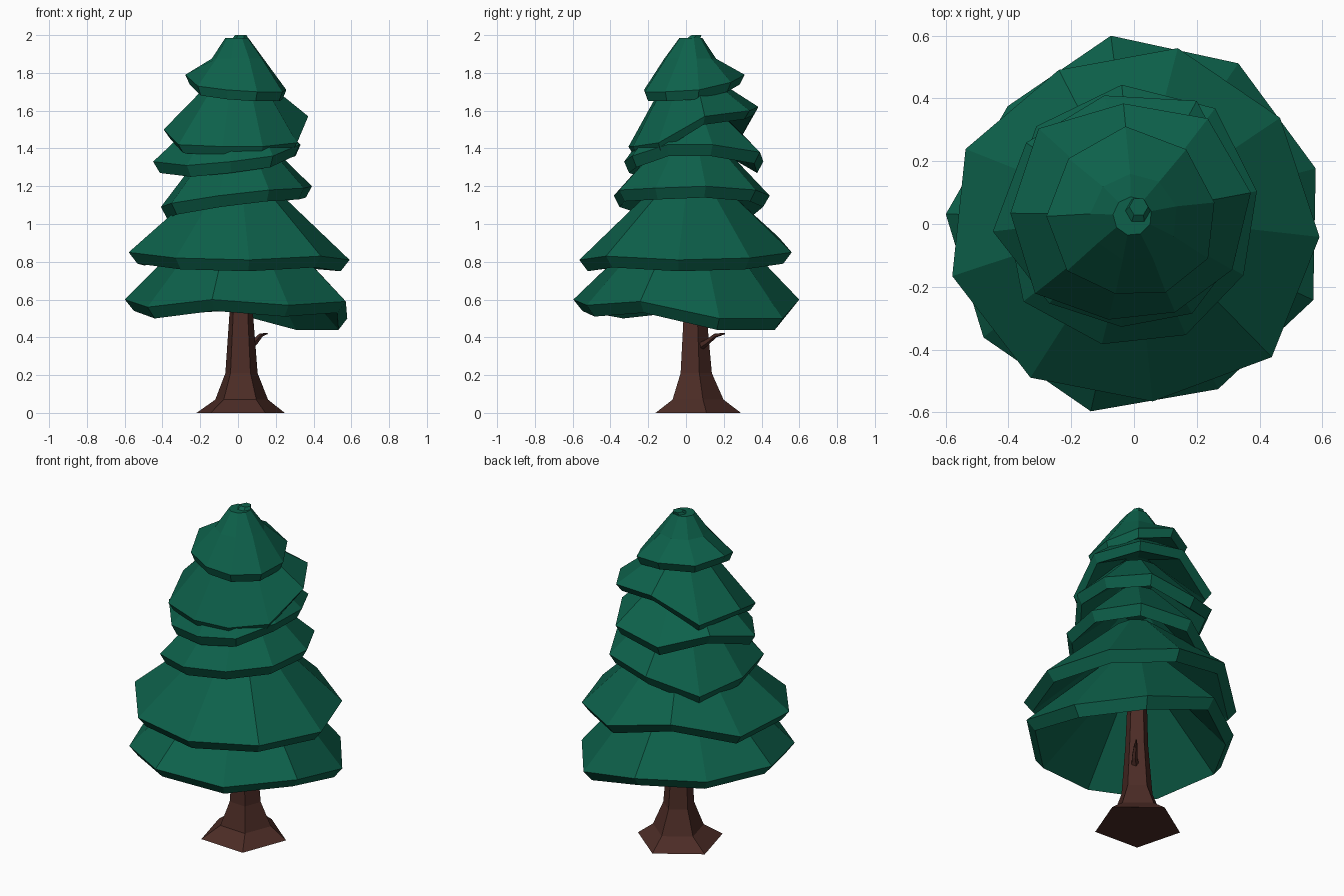
import bpy, bmesh, math
from mathutils import Vector

if "Cube" in bpy.data.objects:
    bpy.data.objects.remove(bpy.data.objects["Cube"])


def material(name, color):
    m = bpy.data.materials.new(name)
    m.diffuse_color = color
    m.use_nodes = True
    m.node_tree.nodes["Principled BSDF"].inputs["Base Color"].default_value = m.diffuse_color
    return m


GREEN = material("needles_green", (0.004, 0.120, 0.070, 1))
BROWN = material("bark_brown", (0.072, 0.025, 0.019, 1))


def loft(name, rings, mat):
    """Skin a stack of equal-length rings and cap both ends."""
    bm = bmesh.new()
    loops = [[bm.verts.new(p) for p in ring] for ring in rings]
    n = len(loops[0])
    for a, b in zip(loops, loops[1:]):
        for i in range(n):
            j = (i + 1) % n
            bm.faces.new((a[i], a[j], b[j], b[i]))
    bm.faces.new(loops[0])
    bm.faces.new(loops[-1])
    bmesh.ops.recalc_face_normals(bm, faces=bm.faces)
    me = bpy.data.meshes.new(name)
    bm.to_mesh(me)
    bm.free()
    me.materials.append(mat)
    ob = bpy.data.objects.new(name, me)
    bpy.context.collection.objects.link(ob)
    return ob


def ring(cx, cy, r, z, n, start):
    return [Vector((cx + r * math.cos(a), cy + r * math.sin(a), z))
            for a in (math.radians(start + 360 * i / n) for i in range(n))]


def tier(name, start, rim, top_r, top_z, drop=0.06, tip=None):
    """Drooping skirt of branches: rim is (radius, height) for each corner."""
    n = len(rim)
    outer = []
    for i, (r, z) in enumerate(rim):
        a = math.radians(start + 360 * i / n)
        outer.append(Vector((r * math.cos(a), r * math.sin(a), z)))
    lower = [Vector((p.x * 0.92, p.y * 0.92, p.z - drop)) for p in outer]
    under = ring(0, 0.02, 0.09, top_z - 0.1, n, start)
    rings = [under, lower, outer, ring(0, 0.02, top_r, top_z, n, start)]
    if tip:
        rings.append(ring(-0.005, 0.025, tip[0], tip[1], n, start))
    return loft(name, rings, GREEN)


# Foliage tiers, bottom to top, nine corners each
tier("foliage_tier_1", 17,
     [(.605, .50), (.61, .50), (.604, .60), (.55, .58), (.60, .60),
      (.60, .56), (.612, .60), (.59, .57), (.62, .59)], 0.13, 1.07)
tier("foliage_tier_2", -4,
     [(.592, .81), (.575, .82), (.577, .85), (.546, .93), (.587, .84),
      (.602, .85), (.59, .82), (.568, .81), (.61, .83)], 0.12, 1.26)
tier("foliage_tier_3", 15,
     [(.405, 1.20), (.45, 1.18), (.445, 1.15), (.44, 1.05), (.41, 1.09),
      (.43, 1.11), (.396, 1.15), (.39, 1.18), (.385, 1.19)], 0.12, 1.47)
tier("foliage_tier_4", 23,
     [(.36, 1.42), (.44, 1.38), (.42, 1.33), (.43, 1.41), (.45, 1.33),
      (.37, 1.31), (.33, 1.33), (.34, 1.36), (.34, 1.42)], 0.12, 1.64)
tier("foliage_tier_5", 15,
     [(.385, 1.57), (.41, 1.60), (.385, 1.62), (.43, 1.48), (.395, 1.50),
      (.385, 1.42), (.315, 1.41), (.31, 1.41), (.345, 1.43)],
     0.13, 1.77, drop=0.045)
tier("foliage_top", 15,
     [(.265, 1.71), (.29, 1.75), (.312, 1.79), (.295, 1.78), (.28, 1.79),
      (.26, 1.73), (.23, 1.71), (.24, 1.70), (.26, 1.70)],
     0.14, 1.875, drop=0.05, tip=(0.062, 1.985))

# Leader shoot at the very top
loft("leader_tip", [ring(0.01, 0.03, 0.05, 1.97, 6, 0),
                    ring(0.015, 0.055, 0.03, 2.0, 6, 0)], GREEN)

# Five-sided trunk with flared root
trunk_profile = [(0.01, 0.045, 0.246, 0.0), (0.017, 0.052, 0.147, 0.07),
                 (0.017, 0.047, 0.09, 0.21), (0.016, 0.043, 0.066, 0.52),
                 (0.01, 0.04, 0.055, 0.85)]
loft("trunk", [ring(x, y, r, z, 5, -57) for x, y, r, z in trunk_profile], BROWN)

# Broken twig on the trunk
twig_path = [(0.05, 0.07, 0.35, 0.026), (0.09, 0.11, 0.375, 0.017),
             (0.12, 0.155, 0.41, 0.012), (0.155, 0.205, 0.42, 0.004)]
side, up = Vector((-0.75, 0.6, 0)), Vector((-0.3, -0.35, 0.88))
loft("twig", [[Vector((x, y, z)) + r * (side * math.cos(a) + up * math.sin(a))
               for a in (i * math.tau / 5 for i in range(5))]
              for x, y, z, r in twig_path], BROWN)
